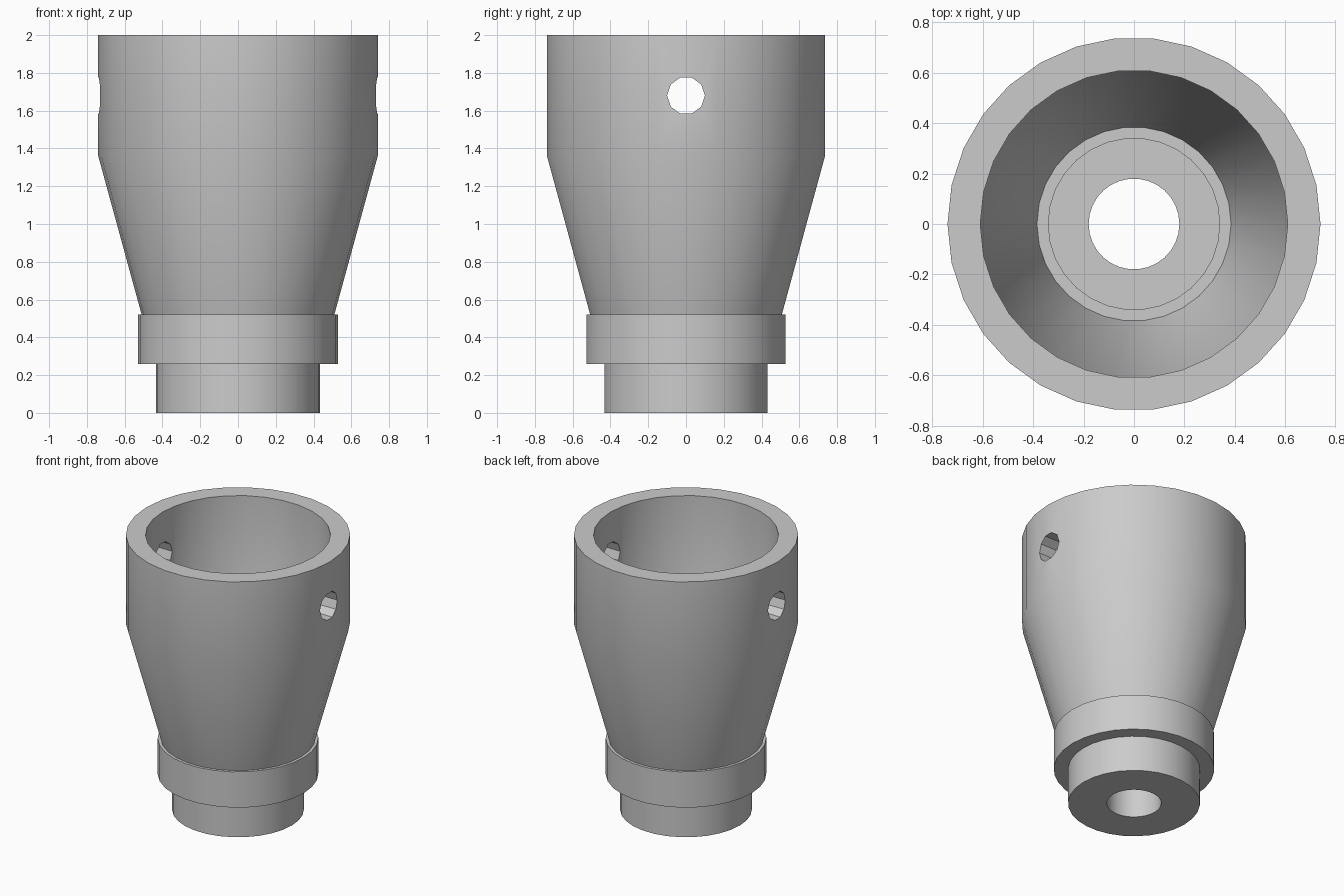
import bpy, bmesh
from math import cos, sin, tau

cube = bpy.data.objects.get("Cube")
if cube:
    bpy.data.objects.remove(cube, do_unlink=True)

SIDES = 30

grey = bpy.data.materials.new("plain grey")
grey.use_nodes = True
colour = (0.6, 0.6, 0.6, 1)
grey.diffuse_color = colour
grey.node_tree.nodes["Principled BSDF"].inputs["Base Color"].default_value = colour


def lathe(name, profile):
    """Spin a closed (radius, height) profile around z."""
    bm = bmesh.new()
    rings = [[bm.verts.new((r * cos(tau * i / SIDES), r * sin(tau * i / SIDES), z))
              for i in range(SIDES)] for r, z in profile]
    for a, b in zip(rings, rings[1:] + rings[:1]):
        for i in range(SIDES):
            j = (i + 1) % SIDES
            bm.faces.new((a[i], a[j], b[j], b[i]))
    bmesh.ops.recalc_face_normals(bm, faces=bm.faces)
    mesh = bpy.data.meshes.new(name)
    bm.to_mesh(mesh)
    bm.free()
    obj = bpy.data.objects.new(name, mesh)
    bpy.context.collection.objects.link(obj)
    obj.data.materials.append(grey)
    return obj


# Stepped neck, collar and flared cup, with a bore through the base
body = lathe("flared_cup_body", [
    (0.18, 0), (0.435, 0), (0.435, 0.26),        # neck
    (0.53, 0.26), (0.53, 0.52), (0.51, 0.52),    # collar
    (0.74, 1.36), (0.74, 2), (0.61, 2),          # cup outside and rim
    (0.61, 1.36), (0.385, 0.52),                 # cup inside
    (0.34, 0.52), (0.34, 0.26), (0.18, 0.26),    # socket and bore
])

# Cross pin hole through both sides of the cup
bpy.ops.mesh.primitive_cylinder_add(vertices=10, radius=0.1, depth=2,
                                    location=(0, 0, 1.68), rotation=(0, tau / 4, 0))
cutter = bpy.context.object
cutter.name = "pin_hole_cutter"
cutter.data.materials.append(grey)
cutter.hide_render = True

bpy.ops.object.select_all(action="DESELECT")
body.select_set(True)
bpy.context.view_layer.objects.active = body
cut = body.modifiers.new("pin_holes", "BOOLEAN")
cut.operation = "DIFFERENCE"
cut.solver = "EXACT"
cut.object = cutter
bpy.ops.object.modifier_apply(modifier=cut.name)
bpy.data.objects.remove(cutter, do_unlink=True)

bpy.ops.object.shade_smooth_by_angle(angle=tau / 12)
